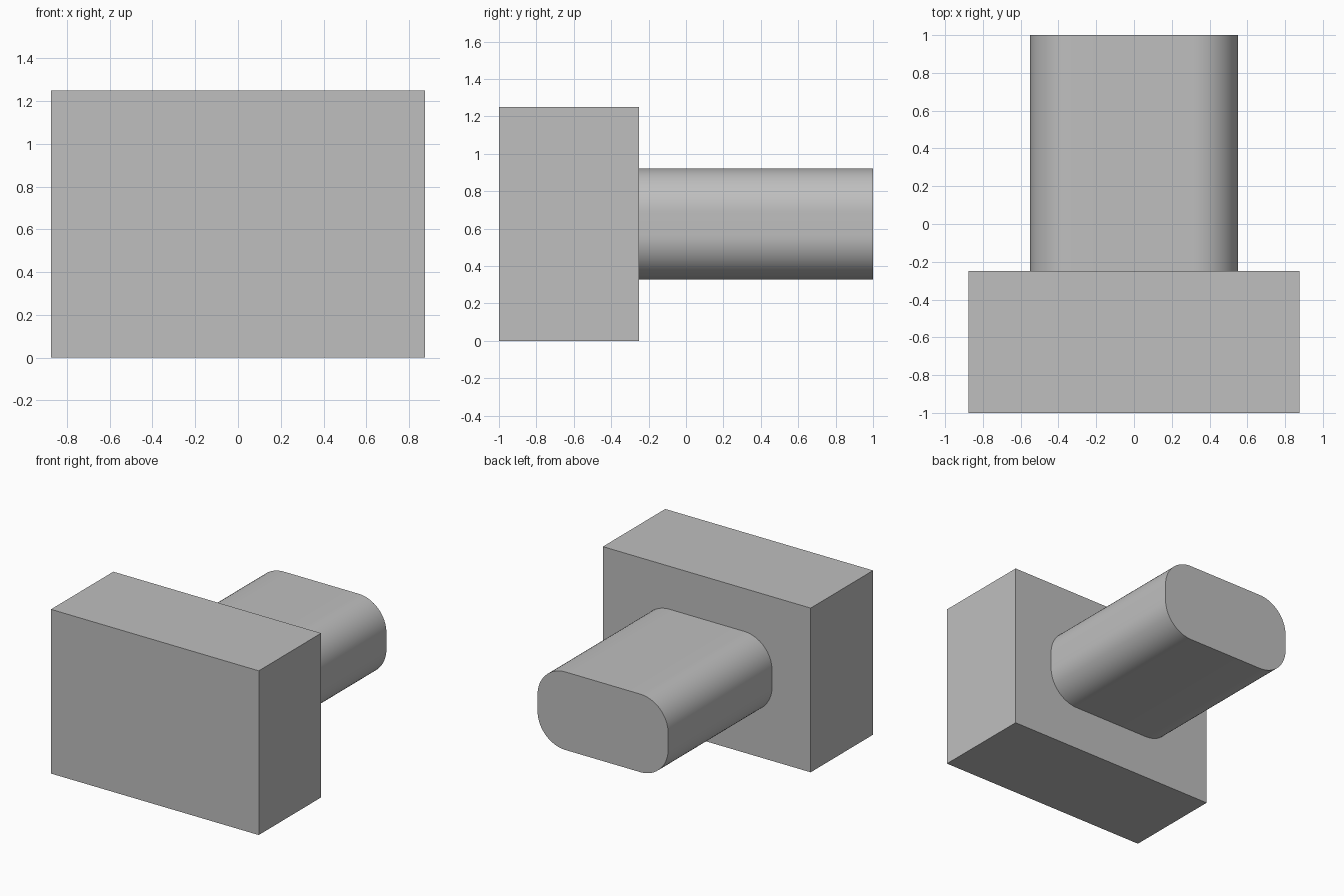
import bpy, bmesh
from math import sin, cos, pi

cube = bpy.data.objects.get("Cube")
if cube:
    bpy.data.objects.remove(cube, do_unlink=True)

grey = bpy.data.materials.new("plain_grey")
grey.use_nodes = True
colour = (0.52, 0.52, 0.52, 1)
grey.diffuse_color = colour
grey.node_tree.nodes["Principled BSDF"].inputs["Base Color"].default_value = colour


def rounded_rect(half_x, half_z, radius, steps):
    """Outline of a rounded rectangle in x and z; radius 0 gives sharp corners."""
    points = []
    for corner, (sx, sz) in enumerate([(1, 1), (-1, 1), (-1, -1), (1, -1)]):
        for i in range(steps + 1 if radius else 1):
            a = (corner + i / steps) * pi / 2
            points.append((sx * (half_x - radius) + radius * cos(a),
                           sz * (half_z - radius) + radius * sin(a)))
    return points


def extrude_y(name, outline, z_mid, y_front, y_back):
    """Solid made by extruding an outline along y."""
    bm = bmesh.new()
    base = bm.faces.new([bm.verts.new((x, y_front, z_mid + z)) for x, z in outline])
    result = bmesh.ops.extrude_face_region(bm, geom=[base], use_keep_orig=True)
    moved = [v for v in result["geom"] if isinstance(v, bmesh.types.BMVert)]
    bmesh.ops.translate(bm, verts=moved, vec=(0, y_back - y_front, 0))
    bmesh.ops.recalc_face_normals(bm, faces=bm.faces)
    mesh = bpy.data.meshes.new(name)
    bm.to_mesh(mesh)
    bm.free()
    mesh.materials.append(grey)
    obj = bpy.data.objects.new(name, mesh)
    bpy.context.collection.objects.link(obj)
    return obj


# Rectangular head block
extrude_y("head_block", rounded_rect(0.875, 0.625, 0, 1), 0.625, -1, -0.25)

# Rounded peg standing out from the back of the block
peg = extrude_y("rounded_peg", rounded_rect(0.55, 0.297, 0.235, 16), 0.626, -0.25, 1)
bpy.ops.object.select_all(action="DESELECT")
peg.select_set(True)
bpy.context.view_layer.objects.active = peg
bpy.ops.object.shade_smooth_by_angle()
